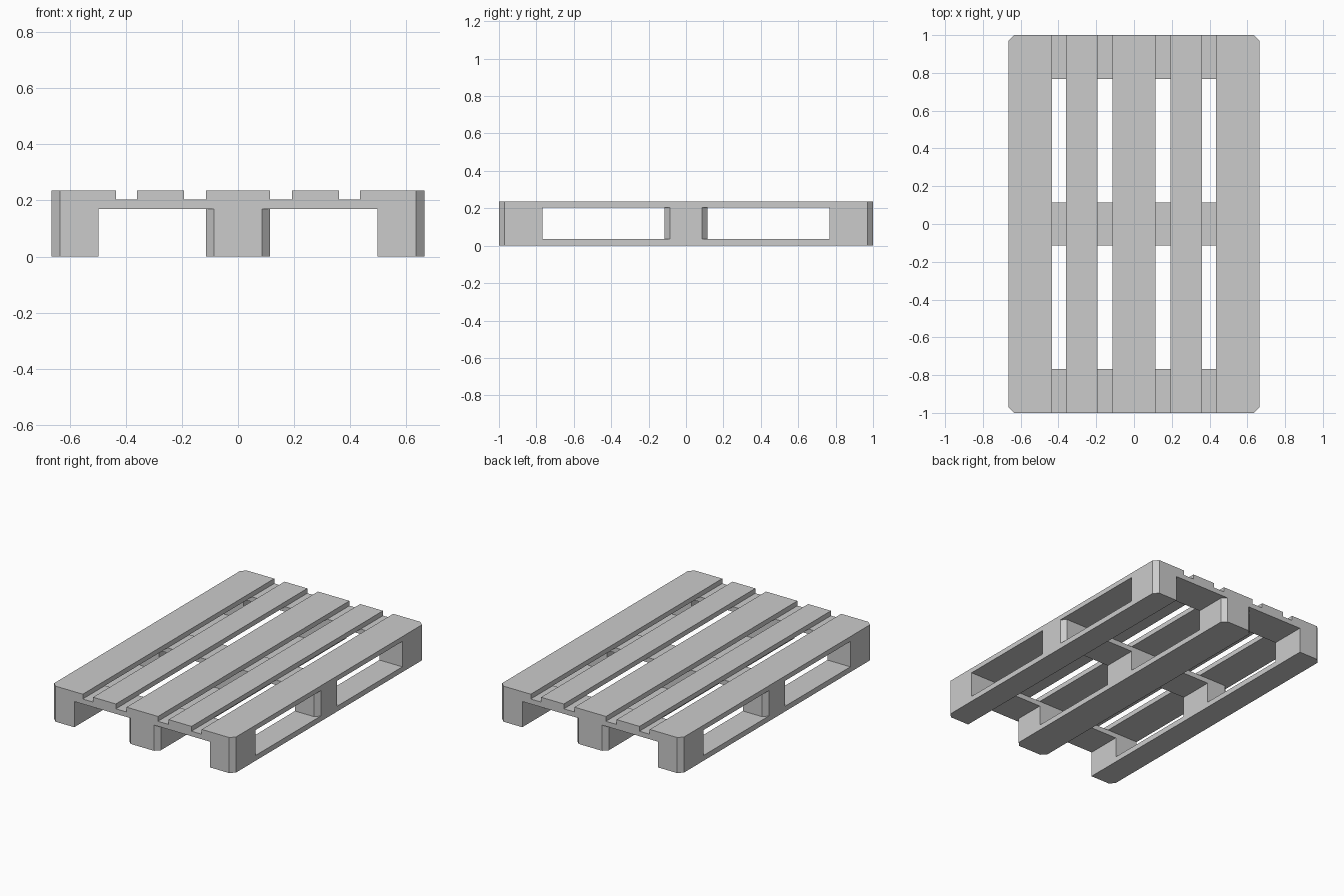
import bpy
import bmesh

default = bpy.data.objects.get("Cube")
if default:
    bpy.data.objects.remove(default, do_unlink=True)

grey = bpy.data.materials.new("plain_grey")
grey.use_nodes = True
colour = (0.6, 0.6, 0.6, 1)
grey.diffuse_color = colour
grey.node_tree.nodes["Principled BSDF"].inputs["Base Color"].default_value = colour

HALF_X, HALF_Y, CUT = 0.665, 1.0, 0.03
WIDE = 0.115                                      # half width of wide boards
RUNNER_TOP, BLOCK_TOP, CROSS_TOP, DECK_TOP = 0.035, 0.17, 0.203, 0.235


def plank(name, xs, ys, zs, is_cut=lambda x, y: False):
    """Box between limits; vertical edges chosen by is_cut get chamfered."""
    bm = bmesh.new()
    bmesh.ops.create_cube(bm, size=1)
    for v in bm.verts:
        for i, span in enumerate((xs, ys, zs)):
            v.co[i] = span[1] if v.co[i] > 0 else span[0]
    edges = [e for e in bm.edges
             if abs(e.verts[0].co.z - e.verts[1].co.z) > 1e-4
             and is_cut(e.verts[0].co.x, e.verts[0].co.y)]
    if edges:
        bmesh.ops.bevel(bm, geom=edges, offset=CUT, offset_type='OFFSET',
                        segments=1, affect='EDGES')
    bmesh.ops.recalc_face_normals(bm, faces=bm.faces)
    mesh = bpy.data.meshes.new(name)
    bm.to_mesh(mesh)
    bm.free()
    mesh.materials.append(grey)
    obj = bpy.data.objects.new(name, mesh)
    bpy.context.collection.objects.link(obj)
    return obj


def at_corner(x, y):
    return abs(x) > HALF_X - 0.01 and abs(y) > HALF_Y - 0.01


def at_side(x, y):
    return abs(x) > HALF_X - 0.01


def at_end(x, y):
    return abs(y) > HALF_Y - 0.01


# Column and row limits shared by the layers
columns = {"right": (-HALF_X, -0.497), "middle": (-WIDE, WIDE), "left": (0.497, HALF_X)}
rows = {"front": (-HALF_Y, -0.767), "centre": (-WIDE, WIDE), "back": (0.767, HALF_Y)}

# Deck boards
deck = {"right_outer": (-HALF_X, -0.435), "right_inner": (-0.36, -0.193),
        "middle": (-WIDE, WIDE), "left_inner": (0.193, 0.36),
        "left_outer": (0.435, HALF_X)}
for side, xs in deck.items():
    plank(side + "_deck_board", xs, (-HALF_Y, HALF_Y), (CROSS_TOP, DECK_TOP), at_corner)

# Cross boards under the deck
for row, ys in rows.items():
    plank(row + "_cross_board", (-HALF_X, HALF_X), ys, (BLOCK_TOP, CROSS_TOP), at_side
          if row == "centre" else at_corner)

# Spacer blocks and bottom runners
for col, xs in columns.items():
    runner_cut = at_end if col == "middle" else at_corner
    plank(col + "_runner", xs, (-HALF_Y, HALF_Y), (0, RUNNER_TOP), runner_cut)
    for row, ys in rows.items():
        cut = at_side if row == "centre" else runner_cut
        plank(f"{row}_{col}_block", xs, ys, (RUNNER_TOP, BLOCK_TOP), cut)
